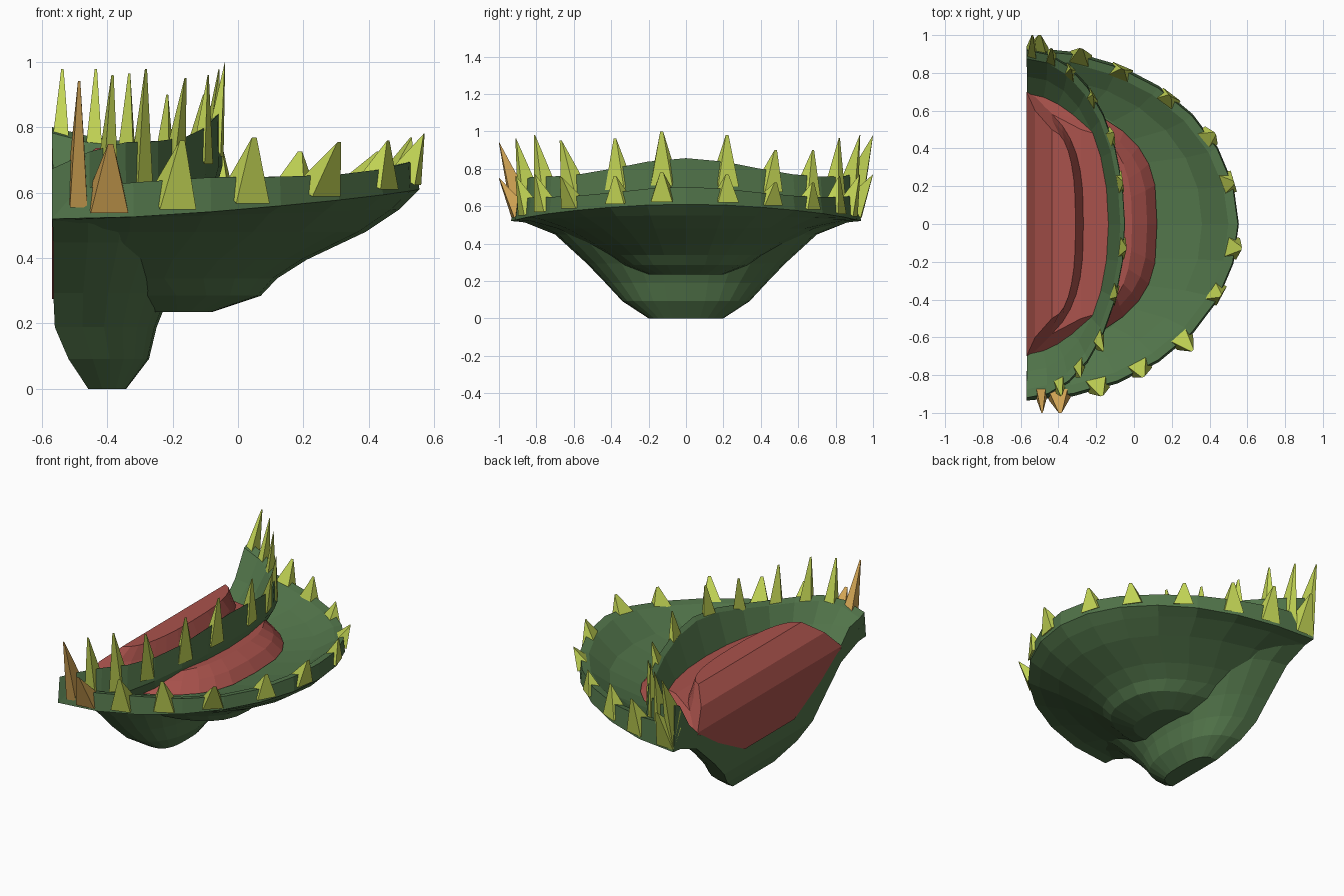
import bpy, bmesh, math
from mathutils import Vector

if "Cube" in bpy.data.objects:
    bpy.data.objects.remove(bpy.data.objects["Cube"])

SEG = 14
BACK = -0.57


def material(name, rgb):
    m = bpy.data.materials.new(name)
    m.diffuse_color = (*rgb, 1)
    m.use_nodes = True
    m.node_tree.nodes["Principled BSDF"].inputs["Base Color"].default_value = m.diffuse_color
    return m


GREEN = material("leaf green", (0.083, 0.175, 0.068))
RED = material("flesh red", (0.40, 0.085, 0.072))
LIME = material("spike lime", (0.54, 0.66, 0.09))
ORANGE = material("spike orange", (0.66, 0.38, 0.09))


# The two lobes are one shape: the rear one is narrowed and stretched upward
def front(p):
    return Vector(p)


def rear(p):
    return Vector((BACK + 0.465 * (p[0] - BACK), p[1], 1.83 * (p[2] - 0.235)))


def rim_low(t):
    return 0.55 + 0.06 * max(math.cos(t), 0) ** 3 - 0.03 * abs(math.sin(t)) ** 8


def rim_top(t):
    dip = 0.045 if t < 0 else -0.025
    return 0.648 + 0.055 * max(math.cos(t), 0) ** 8 - dip * abs(math.sin(t)) ** 40


def half_ring(x0, ax, by, z, n, taper=0.0):
    """Half of a rounded outline, from the -y end round to the +y end."""
    pts = []
    for i in range(SEG + 1):
        t = -math.pi / 2 + math.pi * i / SEG
        c, s = max(math.cos(t), 0), math.sin(t)
        u = c ** (2 / n)
        y = math.copysign(by * abs(s) ** (2 / n), s) * (1 - taper * u)
        pts.append((x0 + ax * u, y, z(t) if callable(z) else z))
    return pts


def finish(bm, name, mats):
    bmesh.ops.recalc_face_normals(bm, faces=bm.faces)
    me = bpy.data.meshes.new(name)
    bm.to_mesh(me)
    bm.free()
    for m in mats:
        me.materials.append(m)
    ob = bpy.data.objects.new(name, me)
    bpy.context.collection.objects.link(ob)
    return ob


def loft(name, rings, place, mat, straight):
    """Skin the rings; 'straight' of them get a quad back, the rest share one cut face."""
    bm = bmesh.new()
    loops = [[bm.verts.new(place(p)) for p in half_ring(*r)] for r in rings]
    for k, (a, b) in enumerate(zip(loops, loops[1:])):
        for i in range(SEG):
            bm.faces.new((a[i], a[i + 1], b[i + 1], b[i]))
        if k < straight:
            bm.faces.new((a[SEG], a[0], b[0], b[SEG]))
    rest = loops[straight:]
    if len(rest) > 1:
        bm.faces.new([l[0] for l in rest] + [l[SEG] for l in reversed(rest)])
    bm.faces.new(loops[0])
    bm.faces.new(loops[-1])
    return finish(bm, name, [mat])


# Leaf shell: back edge x, depth, half width, height, roundness
SHELL = [
    (-0.33, 0.25, 0.20, 0.235, 3.0),
    (-0.46, 0.53, 0.34, 0.285, 2.5),
    (-0.55, 0.67, 0.43, 0.338, 2.3),
    (-0.56, 0.77, 0.53, 0.395, 2.2),
    (-0.56, 0.95, 0.70, 0.480, 2.1),
    (-0.565, 1.06, 0.86, lambda t: 0.515 + 0.035 * max(math.cos(t), 0), 2.0),
    (-0.57, 1.125, 0.935, rim_low, 2.0),
    (-0.57, 1.12, 0.92, rim_top, 2.0),
    (-0.57, 1.07, 0.875, lambda t: rim_top(t) - 0.01, 2.0),
    (-0.56, 0.92, 0.78, 0.580, 2.1),
    (-0.56, 0.67, 0.67, 0.520, 2.3),
]

# Red fleshy cushion inside the lobe
FLESH = [
    (-0.568, 0.40, 0.24, 0.385, 3.0, 0.2),
    (-0.568, 0.55, 0.50, 0.460, 3.0, 0.2),
    (-0.568, 0.69, 0.70, 0.535, 3.2, 0.25),
    (-0.47, 0.54, 0.60, 0.595, 3.0, 0.2),
    (-0.28, 0.27, 0.50, 0.638, 2.6, 0.1),
]

# Spike tips around the rim of the front lobe
TIPS = [
    (-0.39, -1.00, 0.75), (-0.17, -0.91, 0.76), (0.05, -0.81, 0.77),
    (0.31, -0.67, 0.755), (0.46, -0.38, 0.76), (0.57, -0.13, 0.781),
    (0.53, 0.22, 0.77), (0.43, 0.48, 0.727), (0.19, 0.68, 0.727),
    (-0.06, 0.82, 0.762), (-0.28, 0.93, 0.77), (-0.50, 1.00, 0.77),
]


def spikes(name, place):
    bm = bmesh.new()
    for k, tip in enumerate(TIPS):
        # stand each spike on the rim point nearest its tip
        t = min((math.radians(d) for d in range(-88, 89)),
                key=lambda a: math.hypot(BACK + 1.12 * math.cos(a) - tip[0],
                                         0.925 * math.sin(a) - tip[1]))
        foot = Vector((BACK + 1.12 * math.cos(t), 0.925 * math.sin(t), 0))
        out = Vector((math.cos(t) / 1.12, math.sin(t) / 0.925, 0)).normalized()
        side = Vector((-out.y, out.x, 0))
        low, top = rim_low(t), rim_top(t)
        # foot of the spike wraps over the rim
        base = [
            foot + out * 0.012 - side * 0.058 + Vector((0, 0, low + 0.015)),
            foot + out * 0.012 + side * 0.058 + Vector((0, 0, low + 0.015)),
            foot - out * 0.065 + side * 0.06 + Vector((0, 0, top - 0.03)),
            foot - out * 0.065 - side * 0.06 + Vector((0, 0, top - 0.03)),
        ]
        for p in base:
            p.x = max(p.x, BACK)
        vs = [bm.verts.new(place(p)) for p in base]
        # narrow blunt tip
        end = [bm.verts.new(place(Vector(tip) + side * w)) for w in (-0.008, 0.008)]
        faces = [
            bm.faces.new(vs),
            bm.faces.new((vs[0], vs[1], end[1], end[0])),
            bm.faces.new((vs[1], vs[2], end[1])),
            bm.faces.new((vs[2], vs[3], end[0], end[1])),
            bm.faces.new((vs[3], vs[0], end[0])),
        ]
        for f in faces:
            f.material_index = 1 if k == 0 else 0
    finish(bm, name, [LIME, ORANGE])


for label, place in (("front", front), ("rear", rear)):
    loft(label + "_lobe", SHELL, place, GREEN, 4)
    loft(label + "_flesh", FLESH, place, RED, len(FLESH) - 1)
    spikes(label + "_spikes", place)
